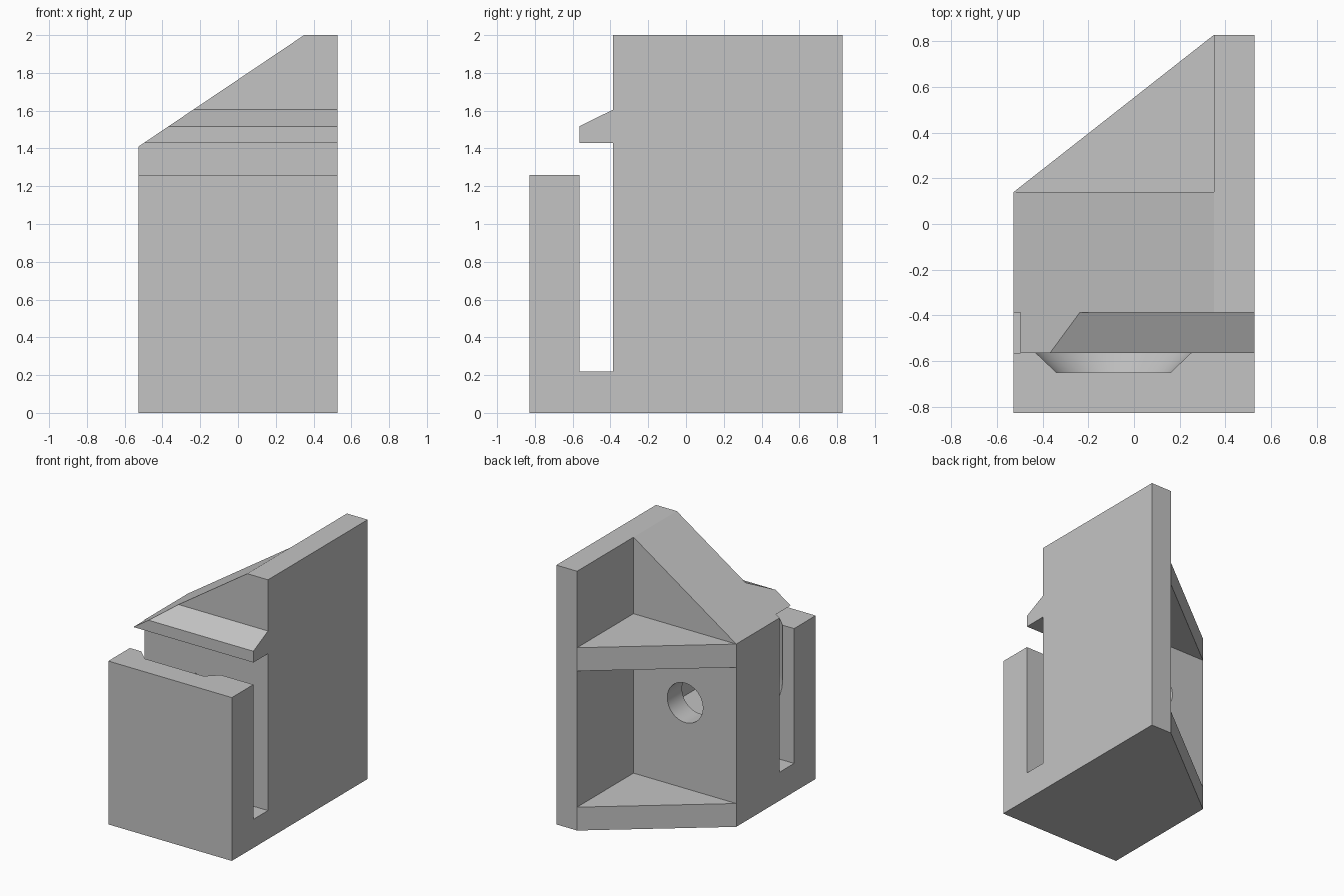
import bpy, bmesh
from math import cos, sin, pi, radians

cube = bpy.data.objects.get("Cube")
if cube:
    bpy.data.objects.remove(cube, do_unlink=True)

# Main dimensions
SIDE, BACK = 0.527, 0.828      # half width, half depth
WALL = 0.35                    # inner face of the tall wall
BLOCK_BACK = 0.14              # back face of the sloped block
SLOT_FRONT, SLOT_BACK = -0.565, -0.387
SHELF_TOP = 1.41
HOLE_X, HOLE_Z = -0.09, 0.84

grey = bpy.data.materials.new("plain grey")
grey.use_nodes = True
colour = (0.55, 0.55, 0.55, 1)
grey.diffuse_color = colour
grey.node_tree.nodes["Principled BSDF"].inputs["Base Color"].default_value = colour


def loft(name, start, end):
    """Closed solid between two matching loops of 3D points."""
    bm = bmesh.new()
    a = [bm.verts.new(p) for p in start]
    b = [bm.verts.new(p) for p in end]
    bm.faces.new(a)
    bm.faces.new(b)
    for i in range(len(a)):
        j = (i + 1) % len(a)
        bm.faces.new((a[i], a[j], b[j], b[i]))
    bmesh.ops.recalc_face_normals(bm, faces=bm.faces)
    mesh = bpy.data.meshes.new(name)
    bm.to_mesh(mesh)
    bm.free()
    mesh.materials.append(grey)
    obj = bpy.data.objects.new(name, mesh)
    bpy.context.collection.objects.link(obj)
    return obj


def prism(name, profile, axis, lo, hi):
    """Extrude a 2D profile along one axis."""
    def place(d):
        return [p[:axis] + (d,) + p[axis:] for p in profile]
    return loft(name, place(lo), place(hi))


def ring(radius, count, turn=0.0):
    return [(HOLE_X + radius * cos(turn + 2 * pi * i / count),
             HOLE_Z + radius * sin(turn + 2 * pi * i / count)) for i in range(count)]


def groove_loop(radius, y):
    """U outline, round at the bottom and open past the top of the front plate."""
    steps = 16
    arc = [(HOLE_X + radius * cos(pi + pi * i / steps), y,
            HOLE_Z + radius * sin(pi + pi * i / steps)) for i in range(steps + 1)]
    return arc + [(HOLE_X + radius, y, 1.35), (HOLE_X - radius, y, 1.35)]


# Body: side profile with front plate, slot and lip
bracket = prism("bracket_body", [
    (-BACK, 0), (BACK, 0), (BACK, 2), (SLOT_BACK, 2), (SLOT_BACK, 1.605),
    (SLOT_FRONT, 1.517), (SLOT_FRONT, 1.43), (SLOT_BACK, 1.43),
    (SLOT_BACK, 0.22), (SLOT_FRONT, 0.22), (SLOT_FRONT, 1.26), (-BACK, 1.26),
], 0, -SIDE, SIDE)

slope = (2 - SHELF_TOP) / (WALL + SIDE)
corner = (BACK - BLOCK_BACK) / (WALL + SIDE)
out = SIDE + 0.2

cutters = [
    # Sloped top
    prism("slope_cutter", [(WALL, 2), (WALL, 2.3), (-out, 2.3),
                           (-out, SHELF_TOP - 0.2 * slope)], 1, -1, 1),
    # Diagonal back corner
    prism("corner_cutter", [(WALL, BACK), (WALL, 1.1), (-out, 1.1),
                            (-out, BLOCK_BACK - 0.2 * corner)], 2, SHELF_TOP - 1.6, 2.3),
]
# The diagonal cut must stop at the back edge of the block
cutters[1].data.vertices[3].co = (-SIDE, BLOCK_BACK, SHELF_TOP - 1.6)
cutters[1].data.vertices[7].co = (-SIDE, BLOCK_BACK, 2.3)

# Open bays above the base gusset and above the shelf gusset
for lo, hi in ((0.18, 1.23), (SHELF_TOP, 2.3)):
    cutters.append(prism("bay_cutter", [(-out, BLOCK_BACK), (WALL, BLOCK_BACK),
                                        (WALL, 1.1), (-out, 1.1)], 2, lo, hi))

cutters += [
    # Bolt hole, hexagonal nut pocket, and clearance groove in the front plate
    prism("hole_cutter", ring(0.152, 48), 1, -0.2, 0.3),
    prism("nut_cutter", ring(0.275, 6, pi / 2), 1, -0.45, -0.04),
    loft("groove_cutter", groove_loop(0.35, SLOT_FRONT + 0.01), groove_loop(0.25, -0.65)),
]

bpy.context.view_layer.objects.active = bracket
for cutter in cutters:
    cutter.hide_render = True
    mod = bracket.modifiers.new(cutter.name, 'BOOLEAN')
    mod.operation = 'DIFFERENCE'
    mod.solver = 'EXACT'
    mod.object = cutter
    bpy.ops.object.modifier_apply(modifier=mod.name)
for cutter in cutters:
    bpy.data.objects.remove(cutter, do_unlink=True)

# Smooth the bore, keep all other edges sharp
bpy.ops.object.select_all(action='DESELECT')
bracket.select_set(True)
bpy.ops.object.shade_smooth_by_angle(angle=radians(25))
